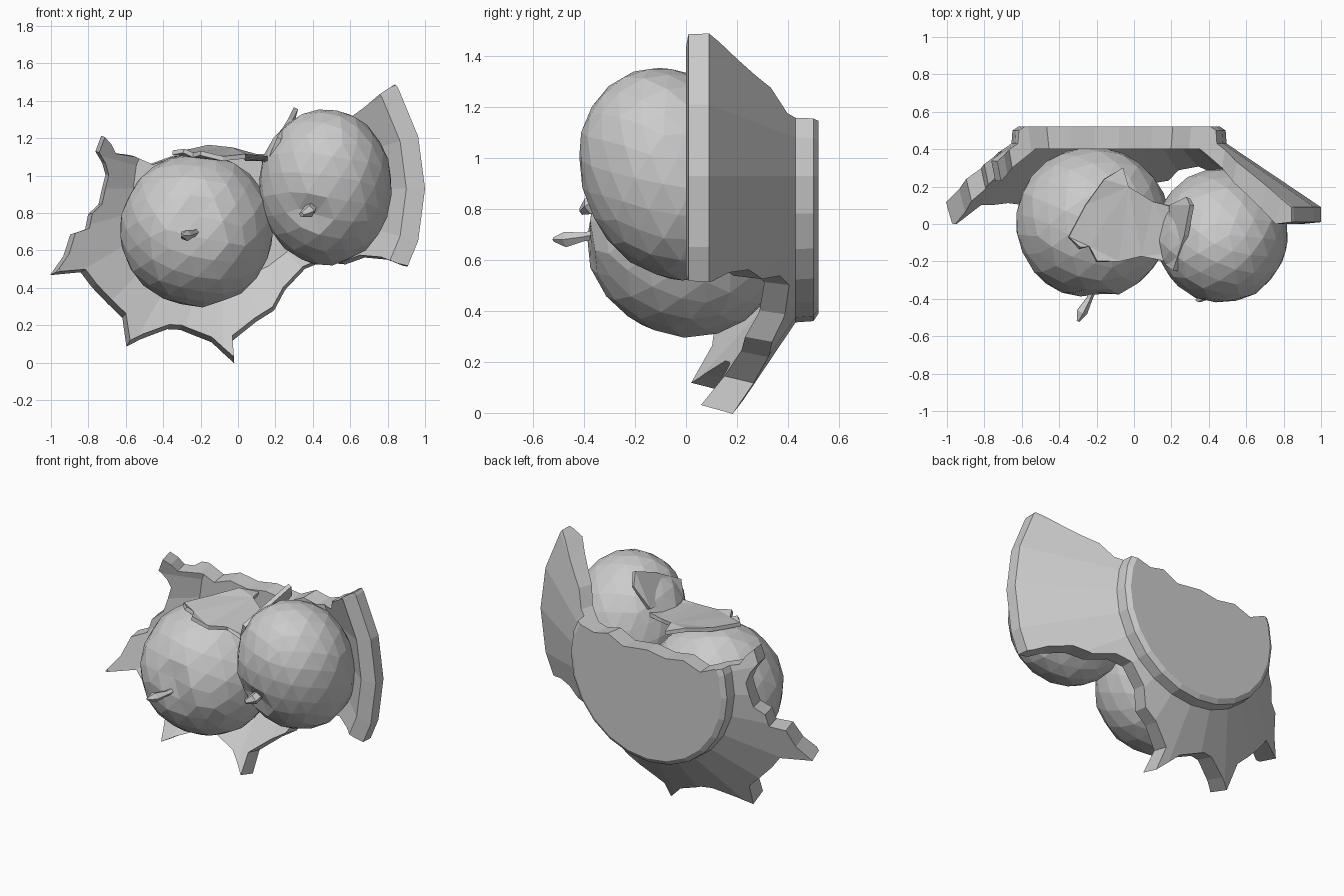
import bpy, bmesh, math, random
from mathutils import Vector, Matrix

if "Cube" in bpy.data.objects:
    bpy.data.objects.remove(bpy.data.objects["Cube"])

random.seed(4)
CX, CZ = -0.08, 0.93          # bowl axis runs along y


def finish(bm, name):
    bmesh.ops.recalc_face_normals(bm, faces=bm.faces)
    me = bpy.data.meshes.new(name)
    bm.to_mesh(me)
    bm.free()
    ob = bpy.data.objects.new(name, me)
    bpy.context.collection.objects.link(ob)
    return ob


def loft(rings, name, cap=True):
    bm = bmesh.new()
    rows = [[bm.verts.new(p) for p in r] for r in rings]
    n = len(rows[0])
    for a, b in zip(rows, rows[1:]):
        for i in range(n):
            bm.faces.new((a[i], a[(i + 1) % n], b[(i + 1) % n], b[i]))
    if cap:
        bm.faces.new(rows[0])
        bm.faces.new(rows[-1])
    return finish(bm, name)


# Bowl: lathed wall, chamfered foot and rim
profile = [(0.54, 0.52), (0.57, 0.50), (0.575, 0.43), (1.08, 0.09), (1.08, 0.01), (0.98, 0.0), (0.48, 0.40)]
SEG = 24
bowl = loft([[(CX + r * math.cos(2 * math.pi * i / SEG), y, CZ + r * math.sin(2 * math.pi * i / SEG))
              for i in range(SEG)] for r, y in profile], "broken_bowl")

# Broken outline, cut roughly square to the wall
outline = [(1.3, 0.42), (1.3, 1.7), (0.86, 1.50), (0.80, 1.46), (0.70, 1.38), (0.60, 1.31), (0.52, 1.26),
           (0.45, 1.16), (0.38, 1.13), (0.27, 1.10), (0.18, 1.12), (0.08, 1.07), (-0.08, 1.09),
           (-0.20, 1.07), (-0.32, 1.09), (-0.43, 1.05), (-0.52, 1.09), (-0.63, 1.11), (-0.66, 1.16),
           (-0.70, 1.20), (-0.73, 1.12), (-0.69, 1.06), (-0.67, 1.00), (-0.71, 0.85), (-0.77, 0.80),
           (-0.79, 0.72), (-0.88, 0.69), (-0.93, 0.57), (-1.02, 0.46), (-0.83, 0.49), (-0.77, 0.41),
           (-0.61, 0.25), (-0.60, 0.08), (-0.52, 0.13), (-0.37, 0.20), (-0.30, 0.20), (-0.14, 0.13),
           (-0.02, 0.00), (-0.03, 0.14), (0.09, 0.25), (0.18, 0.31), (0.23, 0.42), (0.33, 0.53),
           (0.42, 0.56), (0.55, 0.54), (0.66, 0.57), (0.80, 0.55), (0.90, 0.51)]


def scaled(y):
    s = 1 + 0.3 * (y - 0.17)
    return [(CX + (x - CX) * s, y, CZ + (z - CZ) * s) for x, z in outline]


cutter = loft([scaled(-0.3), scaled(0.8)], "break_cutter")
mod = bowl.modifiers.new("break", 'BOOLEAN')
mod.operation, mod.object, mod.solver = 'INTERSECT', cutter, 'EXACT'
bpy.context.view_layer.objects.active = bowl
bowl.select_set(True)
bpy.ops.object.modifier_apply(modifier="break")
bpy.data.objects.remove(cutter)


# Fruits: faceted balls with a dimple where the stem sits
def fruit(name, centre, size, tilt, dimple):
    bm = bmesh.new()
    bmesh.ops.create_icosphere(bm, subdivisions=3, radius=1)
    d = Vector(dimple)
    m = Matrix.Translation(centre) @ Matrix.Rotation(tilt, 4, 'X') @ Matrix.Diagonal((*size, 1))
    turn = Matrix.Rotation(0.4, 3, 'Z') @ Matrix.Rotation(0.7, 3, 'X')
    for v in bm.verts:
        v.co = turn @ v.co
        v.co *= 1 + random.uniform(-0.012, 0.012)
        p = m @ v.co
        p += Vector((0, 0.06, 0)) * max(0, 1 - (p - d).length / 0.11)
        v.co = p
    return finish(bm, name)


fruit("fruit_left", (-0.22, 0.007, 0.71), (0.412, 0.405, 0.412), 0, (-0.2, -0.39, 0.72))
fruit("fruit_right", (0.468, -0.06, 0.94), (0.357, 0.348, 0.43), 0.38, (0.37, -0.39, 0.80))


# Stems: bent five-sided tubes
def stem(name, pts, radii):
    rings = []
    axis = (Vector(pts[-1]) - Vector(pts[0])).to_track_quat('Z', 'Y')
    for p, r in zip(pts, radii):
        rings.append([Vector(p) + axis @ Vector((r * math.cos(a), r * math.sin(a), 0))
                      for a in (2 * math.pi * k / 5 for k in range(5))])
    loft(rings, name)


stem("stem_left", [(-0.20, -0.30, 0.71), (-0.24, -0.40, 0.69), (-0.28, -0.47, 0.68), (-0.30, -0.52, 0.68)],
     [0.02, 0.018, 0.032, 0.008])
stem("stem_right", [(0.40, -0.32, 0.84), (0.38, -0.38, 0.81), (0.34, -0.41, 0.79)], [0.03, 0.035, 0.015])


# Leaves: thin ragged plates lying on the fruits
def leaf(name, pts, thickness):
    bm = bmesh.new()
    bm.faces.new([bm.verts.new(p) for p in pts])
    bmesh.ops.triangulate(bm, faces=bm.faces)
    ob = finish(bm, name)
    s = ob.modifiers.new("thickness", 'SOLIDIFY')
    s.thickness, s.offset = thickness, 0


top = [(-0.35, -0.07), (-0.29, -0.13), (-0.24, -0.12), (-0.20, -0.20), (-0.08, -0.20), (0.04, -0.17),
       (0.04, -0.08), (0.16, -0.20), (0.24, -0.15), (0.26, 0.08), (0.10, 0.12), (-0.03, 0.20),
       (-0.06, 0.30), (-0.16, 0.24), (-0.26, 0.10)]
leaf("leaf_flat", [(x, y, 1.10 + 0.08 * y - 0.08 * x + 0.02 * (i % 2)) for i, (x, y) in enumerate(top)], 0.025)
leaf("leaf_upright", [(0.18, -0.22, 1.10), (0.22, -0.25, 1.20), (0.28, -0.06, 1.30), (0.31, 0.10, 1.36),
                      (0.29, 0.14, 1.28), (0.20, 0.10, 1.14)], 0.025)
